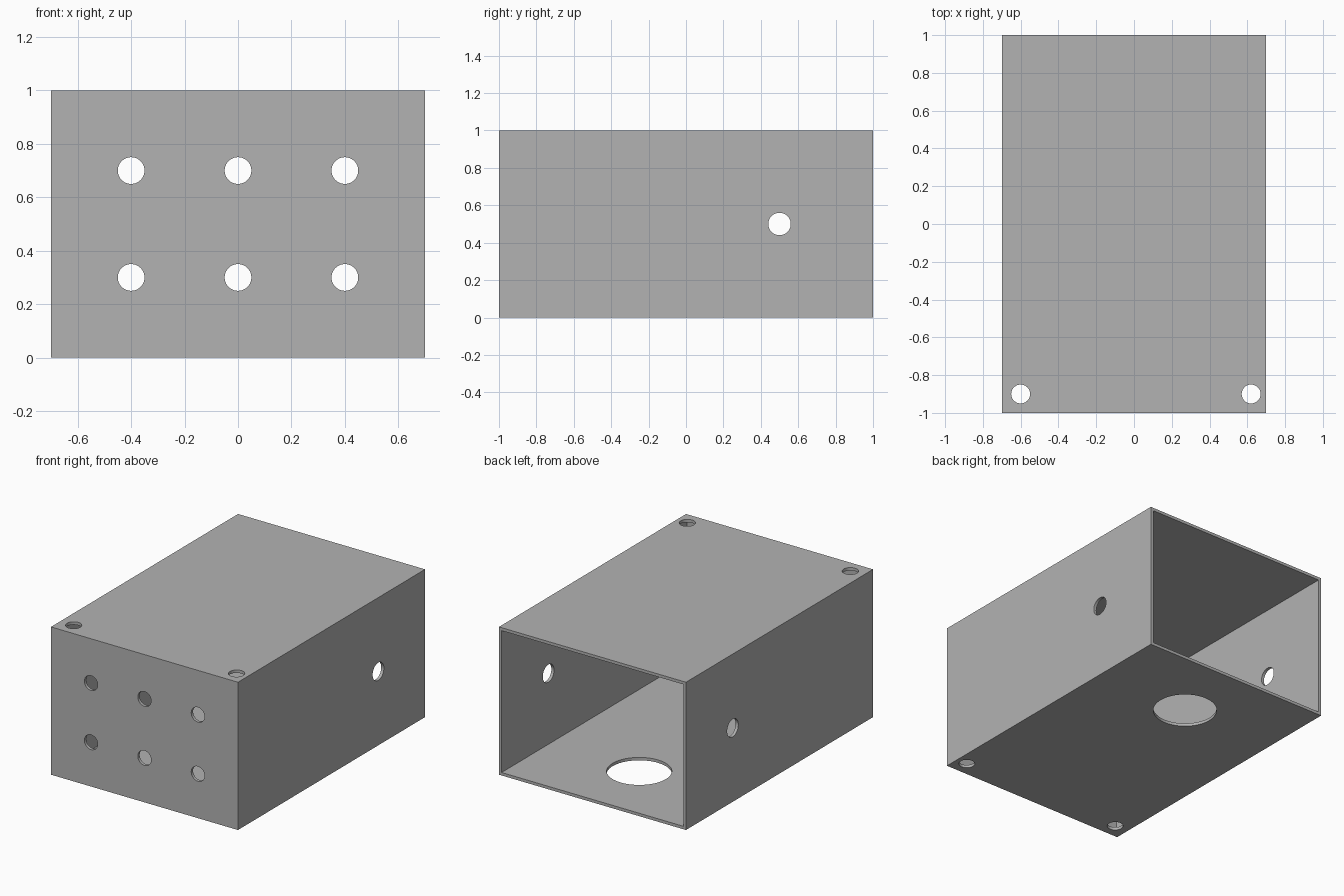
import bpy
from math import pi
from mathutils import Vector

if "Cube" in bpy.data.objects:
    bpy.data.objects.remove(bpy.data.objects["Cube"], do_unlink=True)

WIDTH, LENGTH, HEIGHT, WALL = 1.4, 2.0, 1.0, 0.02

grey = bpy.data.materials.new("light_grey")
grey.use_nodes = True
colour = (0.45, 0.45, 0.45, 1)
grey.diffuse_color = colour
grey.node_tree.nodes["Principled BSDF"].inputs["Base Color"].default_value = colour


def box(name, low, high):
    low, high = Vector(low), Vector(high)
    bpy.ops.mesh.primitive_cube_add(size=1, location=(low + high) / 2)
    ob = bpy.context.object
    ob.name = name
    ob.scale = high - low
    bpy.ops.object.transform_apply(location=True, scale=True)
    ob.data.materials.append(grey)
    return ob


def drill(name, centre, radius, depth, axis):
    turn = {"X": (0, pi / 2, 0), "Y": (pi / 2, 0, 0), "Z": (0, 0, 0)}[axis]
    bpy.ops.mesh.primitive_cylinder_add(
        vertices=64, radius=radius, depth=depth, location=centre, rotation=turn)
    ob = bpy.context.object
    ob.name = name
    ob.data.materials.append(grey)
    return ob


# Outer body
x, y = WIDTH / 2, LENGTH / 2
case = box("enclosure_shell", (-x, -y, 0), (x, y, HEIGHT))

# Cavity, open at the back
cutters = [box("cavity_cutter", (WALL - x, WALL - y, WALL),
               (x - WALL, y + 0.1, HEIGHT - WALL))]

# Two rows of holes in the front panel
for px in (-0.4, 0, 0.4):
    for pz in (0.3, 0.7):
        cutters.append(drill("front_hole_cutter", (px, -y, pz), 0.05, 0.2, "Y"))

# Holes through both sides
cutters.append(drill("side_hole_cutter", (0, 0.5, 0.5), 0.06, 2, "X"))

# Screw holes through top and bottom near the front corners
for px in (-0.6, 0.62):
    cutters.append(drill("screw_hole_cutter", (px, -0.9, 0.5), 0.05, 1.4, "Z"))

# Large opening in the floor
cutters.append(drill("floor_opening_cutter", (0, 0.5, 0), 0.2, 0.2, "Z"))

# Cut everything out of the body and drop the cutters
bpy.context.view_layer.objects.active = case
for cutter in cutters:
    cutter.hide_render = True
    mod = case.modifiers.new("cut", "BOOLEAN")
    mod.operation = "DIFFERENCE"
    mod.solver = "EXACT"
    mod.object = cutter
    bpy.ops.object.modifier_apply(modifier=mod.name)
    bpy.data.objects.remove(cutter, do_unlink=True)

# Smooth hole walls, crisp edges
bpy.ops.object.select_all(action="DESELECT")
case.select_set(True)
bpy.ops.object.shade_smooth_by_angle(angle=pi / 6)
